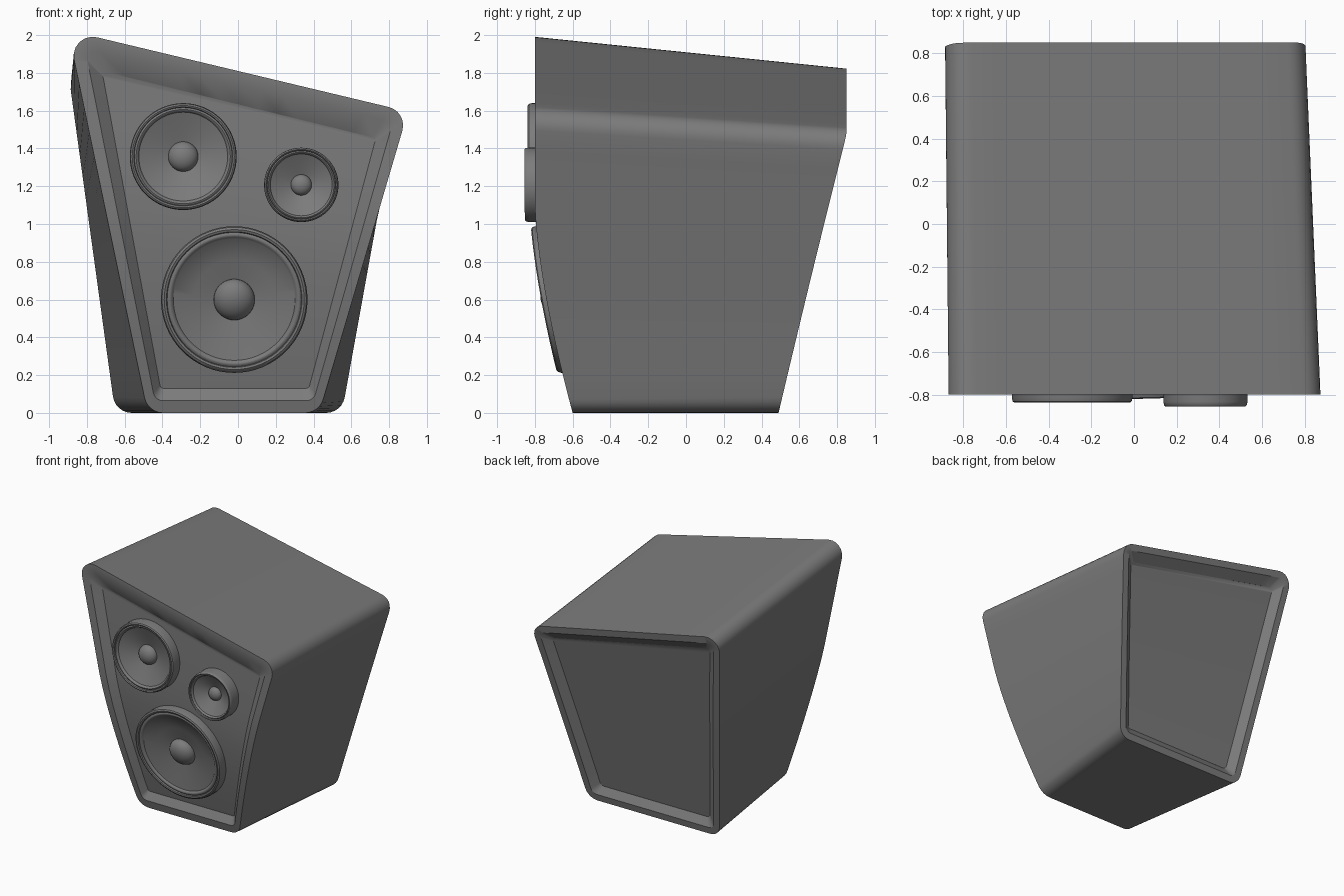
import bpy, bmesh, math
from mathutils import Vector

cube = bpy.data.objects.get("Cube")
if cube:
    bpy.data.objects.remove(cube)

grey = bpy.data.materials.new("mid_grey")
grey.use_nodes = True
colour = (0.2, 0.2, 0.2, 1)
grey.diffuse_color = colour
grey.node_tree.nodes["Principled BSDF"].inputs["Base Color"].default_value = colour

RECESS = 0.05


def front_y(x, z):
    # upright above, curving backwards towards the foot
    return -0.8 + 0.2 * max(0, 1 - z / 1.1) ** 1.5


def back_y(x, z):
    # ruled surface between the foot and the slanted top edge
    return 0.49 + 0.36 * min(1, z / (1.645 - 0.21 * x))


def inset(quad, d):
    # quad runs bottom left, top left, top right, bottom right
    out = []
    for i, p in enumerate(quad):
        a = (quad[i - 1] - p).normalized()
        b = (quad[(i + 1) % 4] - p).normalized()
        out.append(p + (a + b) * d / abs(a.x * b.y - a.y * b.x))
    return out


def rounded_loop(quad, radius, arc=7, side=14):
    # evenly matched points: corner arc, then the side that follows it
    corners = []
    for i, p in enumerate(quad):
        a = (quad[i - 1] - p).normalized()
        b = (quad[(i + 1) % 4] - p).normalized()
        half = a.angle(b) / 2
        start = p + a * radius / math.tan(half)
        end = p + b * radius / math.tan(half)
        centre = p + (a + b).normalized() * radius / math.sin(half)
        arc_pts = []
        for k in range(arc):
            d = (start - centre).lerp(end - centre, k / (arc - 1))
            sweep = math.pi - 2 * half
            t = k / (arc - 1)
            d = ((start - centre) * math.sin((1 - t) * sweep)
                 + (end - centre) * math.sin(t * sweep)) / math.sin(sweep)
            arc_pts.append(centre + d)
        corners.append(arc_pts)
    pts = []
    for i, arc_pts in enumerate(corners):
        pts += arc_pts
        nxt = corners[(i + 1) % 4][0]
        pts += [arc_pts[-1].lerp(nxt, k / side) for k in range(1, side)]
    return pts


def finish(name, bm, angle=30):
    bmesh.ops.recalc_face_normals(bm, faces=bm.faces)
    mesh = bpy.data.meshes.new(name)
    bm.to_mesh(mesh)
    bm.free()
    mesh.materials.append(grey)
    ob = bpy.data.objects.new(name, mesh)
    bpy.context.collection.objects.link(ob)
    bpy.ops.object.select_all(action="DESELECT")
    ob.select_set(True)
    bpy.context.view_layer.objects.active = ob
    bpy.ops.object.shade_smooth_by_angle(angle=math.radians(angle))


def quad(*pts):
    return [Vector(p) for p in pts]


# cabinet: back panel, back rim, walls, front rim, front panel
front_outer = quad((-0.478, 0), (-0.9, 2.025), (0.9, 1.595), (0.43, 0))
front_rim = quad((-0.44, 0.065), (-0.81, 1.93), (0.82, 1.54), (0.4, 0.065))
front_panel = quad((-0.41, 0.13), (-0.72, 1.81), (0.73, 1.455), (0.375, 0.13))
back_outer = quad((-0.65, 0), (-0.905, 1.85), (0.82, 1.49), (0.55, 0))
layers = [
    (inset(back_outer, 0.12), 0.03, back_y, -RECESS),
    (inset(back_outer, 0.055), 0.05, back_y, 0),
    (back_outer, 0.1, back_y, 0),
    (front_outer, 0.1, front_y, 0),
    (front_rim, 0.05, front_y, 0),
    (front_panel, 0.02, front_y, RECESS),
]
bm = bmesh.new()
rings = []
for corners, radius, depth, shift in layers:
    rings.append([bm.verts.new((p.x, depth(p.x, p.y) + shift, p.y))
                  for p in rounded_loop(corners, radius)])
count = len(rings[0])
for lower, upper in zip(rings, rings[1:]):
    for i in range(count):
        j = (i + 1) % count
        bm.faces.new((lower[i], lower[j], upper[j], upper[i]))
# caps: strips from the left half of the ring to the right half
for ring in (rings[0], rings[-1]):
    middle = count - 7
    turned = ring[middle:] + ring[:middle]
    half = count // 2
    left, right = turned[:half + 1], [turned[0]] + turned[:half - 1:-1]
    for i in range(half):
        corner = [left[i], left[i + 1], right[i + 1], right[i]]
        face = list(dict.fromkeys(corner))
        if len(face) > 2:
            bm.faces.new(face)
finish("cabinet", bm)


# drivers: turned profile laid on the curved front panel
def driver(name, x, z, radius, height, depth, steps=64):
    profile = [(1, -0.01), (1, height - 0.022), (0.985, height - 0.006),
               (0.955, height), (0.925, height - 0.004), (0.915, height - 0.016)]
    for k in range(1, 6):  # rolled surround
        t = k / 5
        profile.append((0.915 - 0.085 * t,
                        height - 0.016 - 0.01 * t + 0.01 * math.sin(math.pi * t)))
    floor = height - depth
    profile += [(0.55, floor + depth * 0.3), (0.28, floor)]
    for k in range(1, 8):  # centre dome
        a = k / 8 * math.pi / 2
        profile.append((0.28 * math.cos(a), floor + 0.2 * radius * math.sin(a)))
    bm = bmesh.new()
    loops = []
    for r, h in profile:
        loop = []
        for k in range(steps):
            a = math.tau * k / steps
            px, pz = x + radius * r * math.cos(a), z + radius * r * math.sin(a)
            loop.append(bm.verts.new((px, front_y(px, pz) + RECESS - h, pz)))
        loops.append(loop)
    tip = bm.verts.new((x, front_y(x, z) + RECESS - floor - 0.2 * radius, z))
    for a, b in zip(loops, loops[1:]):
        for k in range(steps):
            j = (k + 1) % steps
            bm.faces.new((a[k], a[j], b[j], b[k]))
    for k in range(steps):
        bm.faces.new((loops[-1][k], loops[-1][(k + 1) % steps], tip))
    finish(name, bm, 35)


driver("woofer", -0.02, 0.6, 0.388, 0.078, 0.075)
driver("midrange", -0.29, 1.357, 0.283, 0.088, 0.08)
driver("tweeter", 0.335, 1.207, 0.197, 0.105, 0.08)
